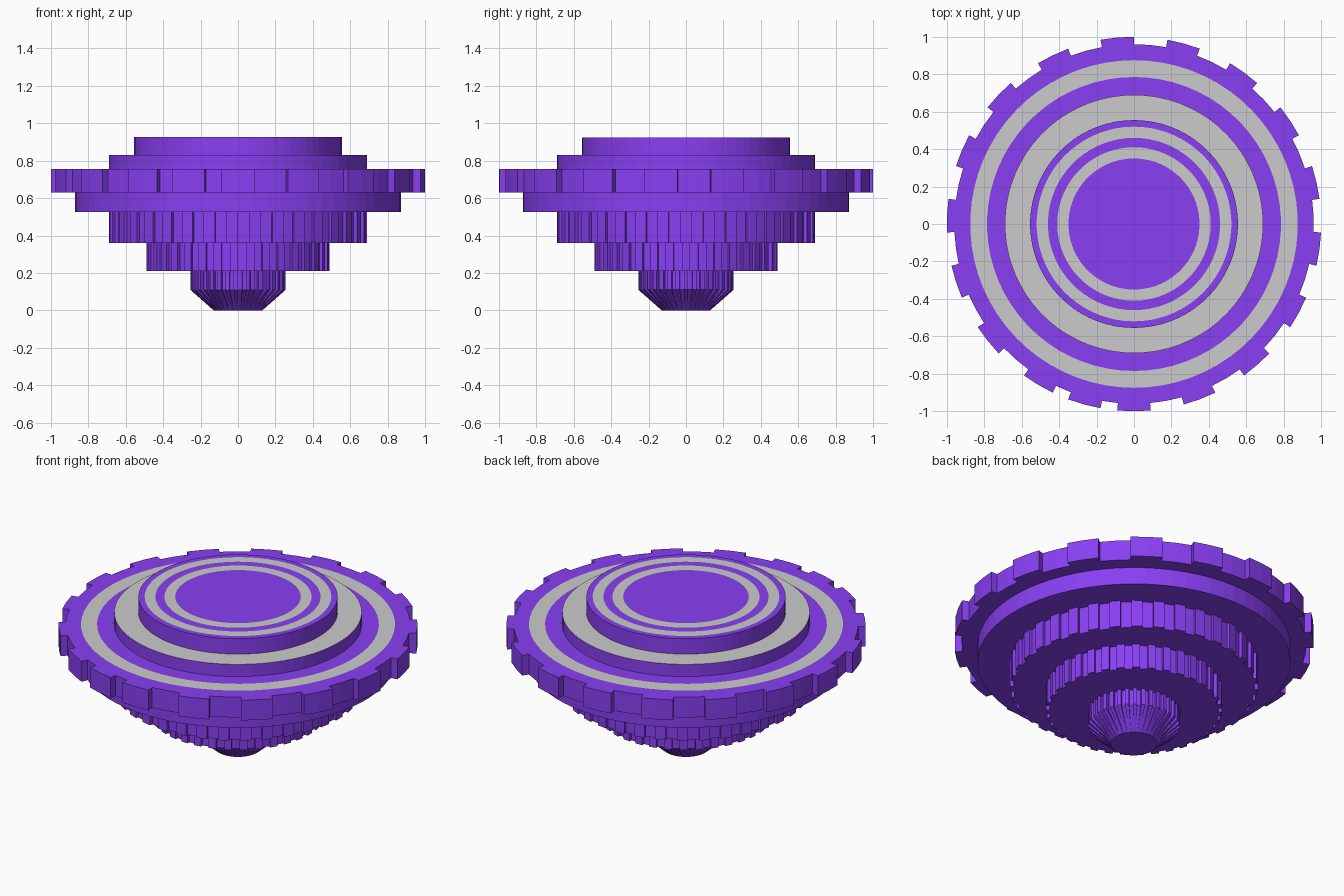
import bpy, bmesh, math

if "Cube" in bpy.data.objects:
    bpy.data.objects.remove(bpy.data.objects["Cube"])

N = 70  # sides of every round part
BLUE = bpy.data.materials.new("blue")
BLUE.diffuse_color = (0.25, 0.05, 0.9, 1)
BLUE.use_nodes = True
BLUE.node_tree.nodes["Principled BSDF"].inputs["Base Color"].default_value = BLUE.diffuse_color


def outline(teeth):
    """List of (angle, is_tooth); doubled points where a tooth starts or ends."""
    pts = []
    for i in range(N):
        for j in (i, i + 1):
            p = (j % N, 1 if i in teeth else 0)
            if not pts or pts[-1] != p:
                pts.append(p)
    if pts[0] == pts[-1]:
        pts.pop()
    return [(math.pi / 2 + j * math.tau / N, t) for j, t in pts]


def lathe(name, profile, mat=None, teeth=(), cap_bottom=False, cap_top=False):
    """Spin (radius, z, tooth height) points, bottom first and outside before inside on top."""
    shape = outline(set(teeth))
    bm = bmesh.new()
    rings = [[bm.verts.new(((r + t * h) * math.cos(a), (r + t * h) * math.sin(a), z))
              for a, t in shape] for r, z, h in profile]
    n = len(shape)
    for low, high in zip(rings, rings[1:]):
        for i in range(n):
            k = (i + 1) % n
            bm.faces.new((low[i], low[k], high[k], high[i]))
    if cap_bottom:
        bm.faces.new(rings[0][::-1])
    if cap_top:
        bm.faces.new(rings[-1])
    bmesh.ops.remove_doubles(bm, verts=bm.verts, dist=1e-5)
    me = bpy.data.meshes.new(name)
    bm.to_mesh(me)
    bm.free()
    if mat:
        me.materials.append(mat)
    ob = bpy.data.objects.new(name, me)
    bpy.context.collection.objects.link(ob)
    return ob


ribs = range(0, N, 2)

# Tapered ribbed foot
lathe("foot", [(0.13, 0, 0), (0.235, 0.11, 0.02), (0.235, 0.21, 0.02)],
      BLUE, ribs, cap_bottom=True)

# Ribbed tiers
lathe("lower_tier", [(0.2, 0.21, 0), (0.472, 0.21, 0.018), (0.472, 0.36, 0.018)], BLUE, ribs)
lathe("middle_tier", [(0.4, 0.36, 0), (0.672, 0.36, 0.018), (0.672, 0.525, 0.018)], BLUE, ribs)

# Smooth collar under the toothed rim
lathe("collar", [(0.62, 0.525, 0), (0.872, 0.525, 0), (0.872, 0.63, 0)], BLUE)

# Toothed rim: two-side teeth, with one closer-set tooth at the front
teeth = [s + d for s in [*range(0, 32, 4)][:8] + [31] + [*range(34, 68, 4)] for d in (0, 1)]
lathe("toothed_rim", [(0.872, 0.63, 0), (0.96, 0.63, 0.04), (0.96, 0.755, 0.04),
                      (0.875, 0.755, 0)], BLUE, teeth)

# Upper steps
lathe("rim_inner_step", [(0.785, 0.755, 0), (0.69, 0.755, 0), (0.69, 0.83, 0)], BLUE)
lathe("top_wall", [(0.555, 0.83, 0), (0.555, 0.925, 0), (0.52, 0.925, 0)], BLUE)
lathe("top_blue_band", [(0.46, 0.925, 0), (0.41, 0.925, 0)], BLUE)
lathe("top_disc", [(0.35, 0.925, 0), (0.2, 0.925, 0)], BLUE, cap_top=True)

# Grey bands
for name, outer, inner, z in (("rim_grey_band", 0.875, 0.785, 0.755),
                              ("step_grey_band", 0.69, 0.555, 0.83),
                              ("top_outer_grey_band", 0.52, 0.46, 0.925),
                              ("top_inner_grey_band", 0.41, 0.35, 0.925)):
    lathe(name, [(outer, z, 0), (inner, z, 0)])
